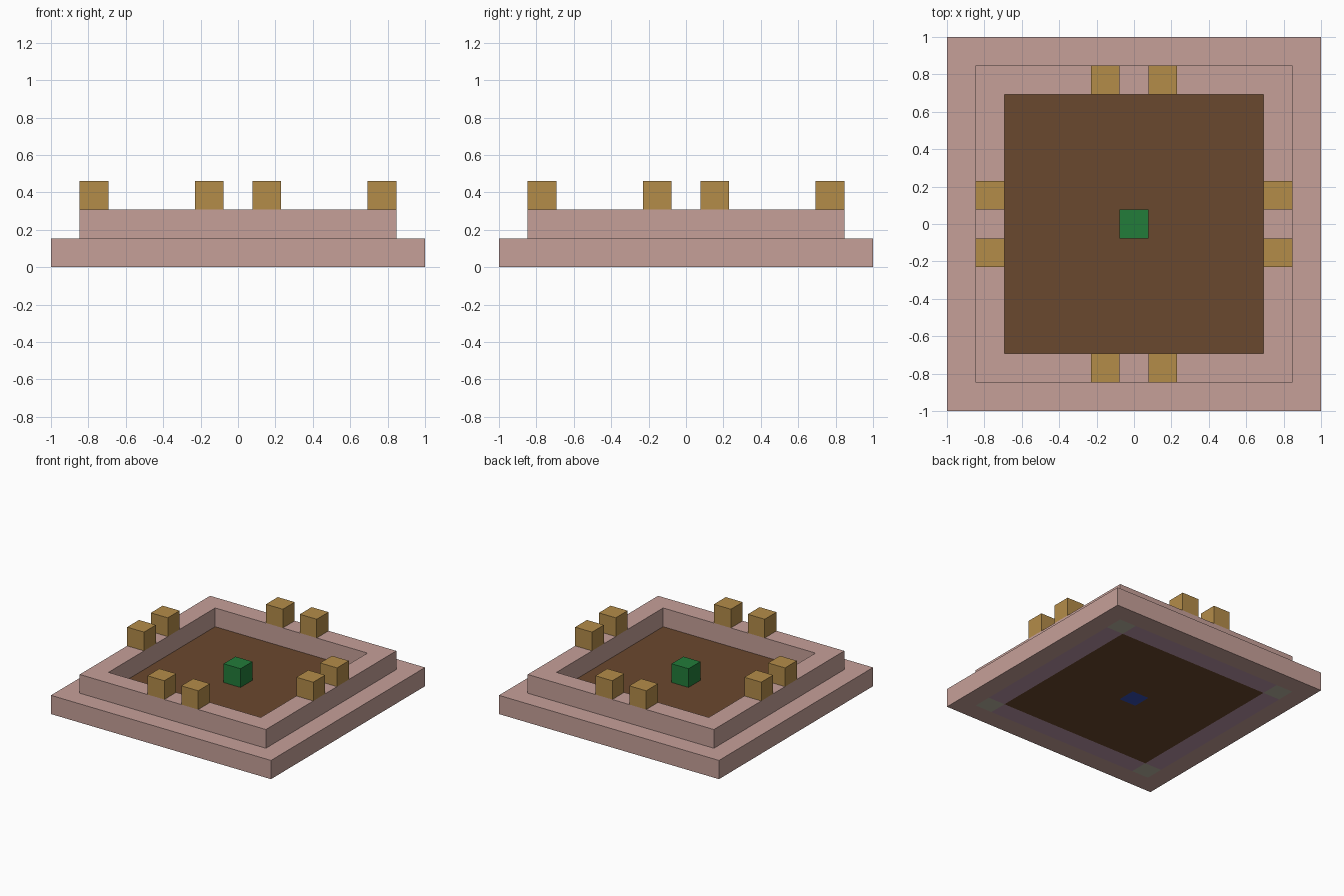
import bpy
import bmesh
from mathutils import Matrix, Vector

CELL = 2 / 13  # every part sits on a 13 x 13 block grid

if "Cube" in bpy.data.objects:
    bpy.data.objects.remove(bpy.data.objects["Cube"], do_unlink=True)


def linear(v):
    v /= 255
    return v / 12.92 if v <= 0.04045 else ((v + 0.055) / 1.055) ** 2.4


def material(name, *rgb):
    colour = (*[linear(c) for c in rgb], 1)
    mat = bpy.data.materials.new(name)
    mat.use_nodes = True
    mat.diffuse_color = colour
    node = next(n for n in mat.node_tree.nodes if n.type == 'BSDF_PRINCIPLED')
    node.inputs["Base Color"].default_value = colour
    node.inputs["Roughness"].default_value = 0.9
    return mat


PINK = material("dusty pink", 198, 160, 153)
BROWN = material("soil brown", 106, 72, 46)
GOLD = material("golden wood", 180, 140, 73)
GREEN = material("plant green", 34, 124, 58)
MAUVE = material("mauve", 188, 150, 168)
GREY = material("warm grey", 188, 182, 162)
BLUE = material("water blue", 54, 78, 178)


def finish(name, bm, mat):
    bmesh.ops.recalc_face_normals(bm, faces=bm.faces)
    mesh = bpy.data.meshes.new(name)
    bm.to_mesh(mesh)
    bm.free()
    mesh.materials.append(mat)
    obj = bpy.data.objects.new(name, mesh)
    bpy.context.collection.objects.link(obj)
    return obj


def block(name, x, y, layer, mat, sx=1, sy=1):
    """Box of sx by sy cells centred on a cell, one layer high."""
    bm = bmesh.new()
    place = Matrix.Translation(Vector((x, y, layer + 0.5)) * CELL)
    size = Matrix.Diagonal((sx * CELL, sy * CELL, CELL, 1))
    bmesh.ops.create_cube(bm, size=1, matrix=place @ size)
    return finish(name, bm, mat)


def frame(name, outer, inner, layer, mat):
    """Square ring, widths in cells, one layer high."""
    bm = bmesh.new()
    corners = [(-1, -1), (1, -1), (1, 1), (-1, 1)]
    section = [(outer, layer), (outer, layer + 1), (inner, layer + 1), (inner, layer)]
    loops = [[bm.verts.new(Vector((cx * w / 2, cy * w / 2, z)) * CELL)
              for cx, cy in corners] for w, z in section]
    for i in range(4):
        a, b = loops[i], loops[(i + 1) % 4]
        for j in range(4):
            k = (j + 1) % 4
            bm.faces.new((a[j], a[k], b[k], b[j]))
    return finish(name, bm, mat)


# Stepped rim, soil bed and the source block under the plant
frame("base_step", 13, 11, 0, PINK)
frame("upper_rim", 11, 9, 1, PINK)
frame("soil_bed", 9, 1, 0, BROWN)
block("water_source", 0, 0, 0, BLUE)
block("plant", 0, 0, 1, GREEN)

# Foundation under the rim, with a different block at each corner
for s, side in ((-1, "a"), (1, "b")):
    block("foundation_x_" + side, 5 * s, 0, 0, MAUVE, sy=9)
    block("foundation_y_" + side, 0, 5 * s, 0, MAUVE, sx=9)
    for t in (-1, 1):
        block("corner_stone", 5 * s, 5 * t, 0, GREY)
        # Pairs of posts in the middle of each side
        block("post_x", 5 * s, t, 2, GOLD)
        block("post_y", t, 5 * s, 2, GOLD)
